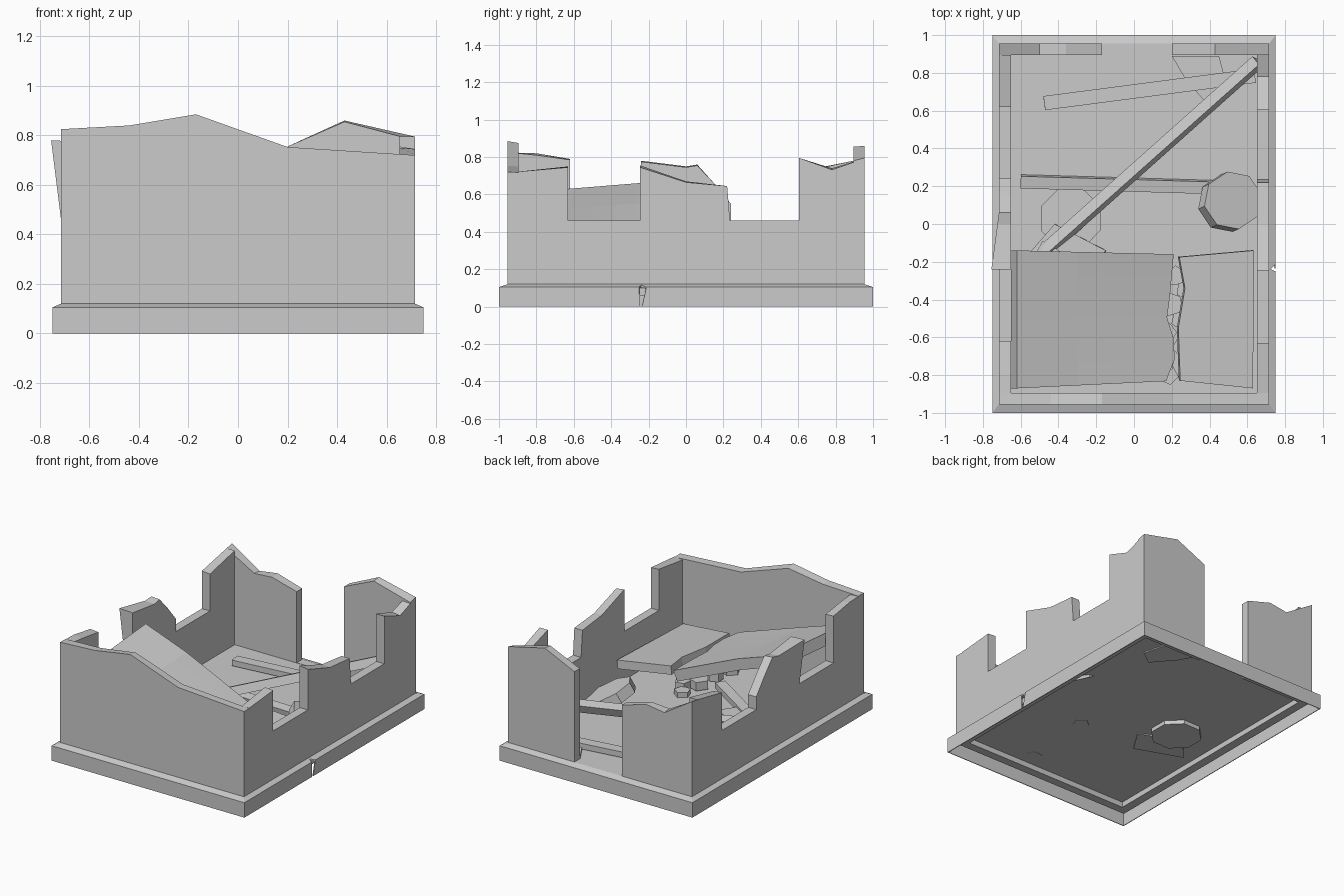
import bpy, bmesh, math, random
from mathutils import Vector, Matrix

if "Cube" in bpy.data.objects:
    bpy.data.objects.remove(bpy.data.objects["Cube"])


def make(name, verts, faces):
    me = bpy.data.meshes.new(name)
    me.from_pydata(verts, [], faces)
    bm = bmesh.new()
    bm.from_mesh(me)
    bmesh.ops.recalc_face_normals(bm, faces=bm.faces)
    bm.to_mesh(me)
    bm.free()
    ob = bpy.data.objects.new(name, me)
    bpy.context.collection.objects.link(ob)
    return ob


def wall(name, axis, side, pts, z0):
    """Broken wall piece; pts = (position, outer top z, inner top z, outward lean)."""
    out, inn = (0.955, 0.895) if axis == 'x' else (0.715, 0.652)
    vs, fs = [], []
    for t, zo, zi, lean in pts:
        for d, z in ((out, z0), (out + lean, zo), (inn, zi), (inn, z0)):
            vs.append((t, side * d, z) if axis == 'x' else (side * d, t, z))
    n = len(pts)
    for i in range(n - 1):
        for k in range(4):
            a, b = 4 * i + k, 4 * i + (k + 1) % 4
            fs.append((a, b, b + 4, a + 4))
    fs += [(0, 1, 2, 3), tuple(4 * (n - 1) + k for k in range(4))]
    return make(name, vs, fs)


def slab(name, outline, z, gx, gy, thick):
    """Tilted flat slab; z is its top height at the origin, gx/gy its slopes."""
    nrm = Vector((-gx, -gy, 1)).normalized()
    top = [Vector((x, y, z + gx * x + gy * y)) for x, y in outline]
    low = [p - nrm * thick for p in top]
    n = len(top)
    fs = [tuple(range(n)), tuple(range(n, 2 * n))]
    fs += [(i, (i + 1) % n, n + (i + 1) % n, n + i) for i in range(n)]
    return make(name, top + low, fs)


def beam(name, a, b, w, h, roll=0):
    a, b = Vector(a), Vector(b)
    d = b - a
    s = d.cross(Vector((0, 0, 1))).normalized()
    s = Matrix.Rotation(roll, 3, d.normalized()) @ s
    u = s.cross(d).normalized()
    vs = [p + s * i * w / 2 + u * j * h / 2 for p in (a, b)
          for i, j in ((-1, -1), (1, -1), (1, 1), (-1, 1))]
    fs = [(0, 1, 2, 3), (4, 5, 6, 7)] + [(k, (k + 1) % 4, (k + 1) % 4 + 4, k + 4) for k in range(4)]
    return make(name, vs, fs)


def ngon(cx, cy, r, n, phase=0.2):
    return [(cx + r * math.cos(phase + i * math.tau / n),
             cy + r * math.sin(phase + i * math.tau / n)) for i in range(n)]


# plinth: skirt with chamfered top, open underneath
rings = [(.75, 1, 0), (.75, 1, .105), (.715, .955, .12), (.652, .895, .12),
         (.652, .895, .1), (.745, .995, .1), (.745, .995, 0)]
R = len(rings)
vs = [(sx * x, sy * y, z) for x, y, z in rings for sx, sy in ((-1, -1), (1, -1), (1, 1), (-1, 1))]
fs = [(4 * r + k, 4 * r + (k + 1) % 4, 4 * ((r + 1) % R) + (k + 1) % 4, 4 * ((r + 1) % R) + k)
      for r in range(R) for k in range(4)]
plinth = make("plinth", vs, fs)

# crack in the right side of the plinth
cut = make("crack_cutter", [(x, y, z) for z, ys in ((-.01, (-.25, -.245, -.235)), (.14, (-.26, -.24, -.20)))
                            for x, y in zip((.76, .722, .76), ys)],
           [(0, 1, 2), (3, 4, 5), (0, 1, 4, 3), (1, 2, 5, 4), (2, 0, 3, 5)])
cut.hide_render = True
cut.hide_viewport = True
mod = plinth.modifiers.new("crack", 'BOOLEAN')
mod.operation, mod.object, mod.solver = 'DIFFERENCE', cut, 'EXACT'

# floor
slab("floor", [(-.655, -.9), (.655, -.9), (.655, .9), (-.655, .9)], .118, 0, 0, .02)

# front wall
W0 = .06
wall("front_wall", 'x', -1, [(-.715, .825, .825, 0), (-.44, .84, .835, 0), (-.17, .885, .875, 0),
                             (.2, .753, .75, 0), (.715, .72, .718, 0)], W0)

# back wall, two parts beside the doorway
wall("back_wall_left", 'x', 1, [(-.715, .79, .78, 0), (-.5, .655, .66, 0), (-.36, .675, .67, 0),
                                (-.17, .62, .62, 0)], W0)
wall("back_wall_right", 'x', 1, [(.2, .755, .755, 0), (.43, .86, .855, 0), (.715, .795, .78, 0)], W0)

# side walls: solid lower course with three broken piers each
for side, word in ((-1, "left"), (1, "right")):
    wall(word + "_wall_base", 'y', side, [(-.895, .46, .46, 0), (.895, .46, .46, 0)], W0)
piers = {
    "left_pier_front": (-1, [(-.895, .823, .82, 0), (-.8, .82, .81, 0), (-.62, .79, .785, 0)]),
    "left_pier_middle": (-1, [(-.24, .78, .775, .04), (0, .75, .745, .008), (.06, .76, .755, 0),
                              (.15, .66, .66, 0), (.24, .55, .55, 0)]),
    "left_pier_back": (-1, [(.62, .725, .72, 0), (.895, .78, .78, 0)]),
    "right_pier_front": (1, [(-.895, .722, .715, 0), (-.63, .745, .75, 0)]),
    "right_pier_middle": (1, [(-.245, .745, .755, 0), (0, .665, .67, 0), (.22, .645, .645, 0),
                              (.235, .46, .46, 0)]),
    "right_pier_back": (1, [(.605, .795, .795, 0), (.78, .732, .74, 0), (.895, .772, .775, 0)]),
}
for name, (side, pts) in piers.items():
    wall(name, 'y', side, pts, .46)

# large fallen ceiling slab, bowed: ruled between a back and a front edge line
def bowed(x, y):
    def lerp(pts):
        for (x0, z0), (x1, z1) in zip(pts, pts[1:]):
            if x <= x1 or x1 == pts[-1][0]:
                return z0 + (z1 - z0) * (x - x0) / (x1 - x0)
    back, front = lerp([(-.65, .68), (-.3, .56), (.2, .34)]), lerp([(-.65, .62), (-.3, .51), (.2, .35)])
    t = (y + .87) / .73
    return front + (back - front) * t


cols = []
for t in [i / 6 for i in range(7)]:
    y = -.87 + .73 * t
    edge = [.17, .215, .21, .175, .19, .2, .21][round(t * 6)]
    cols.append([(x, y + (.04 - .06 * t) * (x + .62) / .83, ) for x in (-.62, -.3, edge)])
top = [Vector((x, y, bowed(x, y))) for row in cols for x, y in row]
low = [p - Vector((.03, 0, .07)) for p in top]
n = len(top)
fs = []
for r in range(6):
    for c in range(2):
        a = 3 * r + c
        fs += [(a, a + 1, a + 4, a + 3), (n + a, n + a + 1, n + a + 4, n + a + 3)]
    for a in (3 * r, 3 * r + 2):
        fs.append((a, a + 3, n + a + 3, n + a))
for a in (0, 1, 18, 19):
    fs.append((a, a + 1, n + a + 1, n + a))
make("fallen_slab_large", top + low, fs)

# smaller slab beyond the broken seam
slab("fallen_slab_small", [(.245, -.83), (.63, -.87), (.635, -.14), (.24, -.175), (.255, -.26),
                           (.27, -.34), (.235, -.55), (.24, -.7)], .39, -.13, .03, .06)

# fallen beams
beam("diagonal_beam", (-.5, -.17, .13), (.655, .86, .4), .06, .06, -.4)
beam("cross_beam", (-.6, .225, .15), (.42, .195, .15), .065, .06, .15)
beam("loose_plank", (-.475, .64, .15), (.64, .785, .14), .075, .04)
beam("short_plank", (-.5, -.12, .14), (.05, -.45, .17), .07, .04)

# broken stone chunks
slab("tilted_stone", ngon(.525, .125, .155, 8), .51, -.5, -.22, .075)
slab("flat_stone", ngon(-.335, .03, .17, 8, .4), .13, 0, 0, .06)
slab("door_stone", [(.2, .89), (.27, .77), (.4, .62), (.5, .7), (.45, .89)], .135, 0, 0, .045)
slab("left_stone", [(-.56, -.16), (-.42, .0), (-.15, -.14), (-.25, -.3)], .17, .05, 0, .07)

# small rubble below the slabs
random.seed(4)
for i in range(8):
    x, y = .22 + random.uniform(-.07, .07), -.8 + i * .075
    slab("rubble_%d" % (i + 1), ngon(x, y, random.uniform(.05, .08), 5, random.random() * 6),
         .15 + random.uniform(0, .04), 0, 0, .06)
